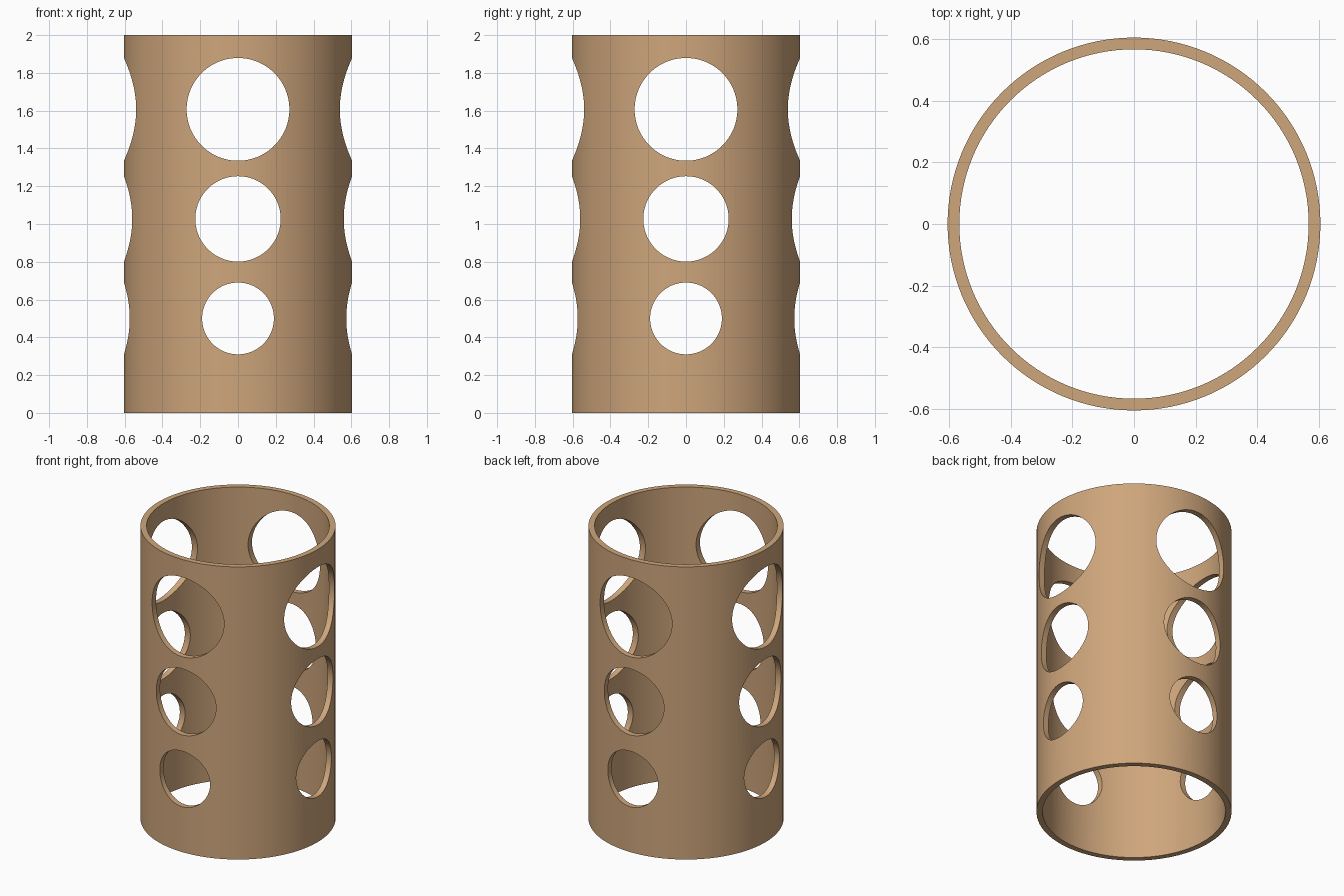
import bpy, bmesh, math

if "Cube" in bpy.data.objects:
    bpy.data.objects.remove(bpy.data.objects["Cube"])

R_OUT, R_IN, HEIGHT, SEGS = 0.604, 0.566, 2.0, 128
HOLES = [(0.5, 0.19), (1.027, 0.226), (1.607, 0.272)]  # (height, radius)

# Tube wall: a rectangular profile swept round the z axis
bm = bmesh.new()
profile = [(R_OUT, 0), (R_OUT, HEIGHT), (R_IN, HEIGHT), (R_IN, 0)]
rings = []
for i in range(SEGS):
    a = 2 * math.pi * i / SEGS
    rings.append([bm.verts.new((r * math.cos(a), r * math.sin(a), z)) for r, z in profile])
for i in range(SEGS):
    p, q = rings[i], rings[(i + 1) % SEGS]
    for j in range(4):
        k = (j + 1) % 4
        bm.faces.new((p[j], q[j], q[k], p[k]))
bmesh.ops.recalc_face_normals(bm, faces=bm.faces)
mesh = bpy.data.meshes.new("perforated_tube")
bm.to_mesh(mesh)
bm.free()
tube = bpy.data.objects.new("perforated_tube", mesh)
bpy.context.collection.objects.link(tube)

# Round holes drilled straight through along x and along y
cutters = []
for z, r in HOLES:
    for rot in ((0, math.pi / 2, 0), (math.pi / 2, 0, 0)):
        bpy.ops.mesh.primitive_cylinder_add(vertices=96, radius=r, depth=2,
                                            location=(0, 0, z), rotation=rot)
        cutter = bpy.context.object
        cutter.name = "hole_cutter"
        cutter.hide_render = True
        mod = tube.modifiers.new("hole", 'BOOLEAN')
        mod.operation = 'DIFFERENCE'
        mod.solver = 'EXACT'
        mod.object = cutter
        cutters.append(cutter)

# Apply the cuts and remove the cutters
bpy.ops.object.select_all(action='DESELECT')
tube.select_set(True)
bpy.context.view_layer.objects.active = tube
for mod in list(tube.modifiers):
    bpy.ops.object.modifier_apply(modifier=mod.name)
for cutter in cutters:
    bpy.data.objects.remove(cutter)

# Tan finish, smooth walls with crisp rims
mat = bpy.data.materials.new("tan")
mat.diffuse_color = (0.62, 0.38, 0.2, 1)
mat.use_nodes = True
mat.node_tree.nodes["Principled BSDF"].inputs["Base Color"].default_value = mat.diffuse_color
tube.data.materials.clear()
tube.data.materials.append(mat)
bpy.ops.object.shade_smooth_by_angle(angle=math.radians(30))
